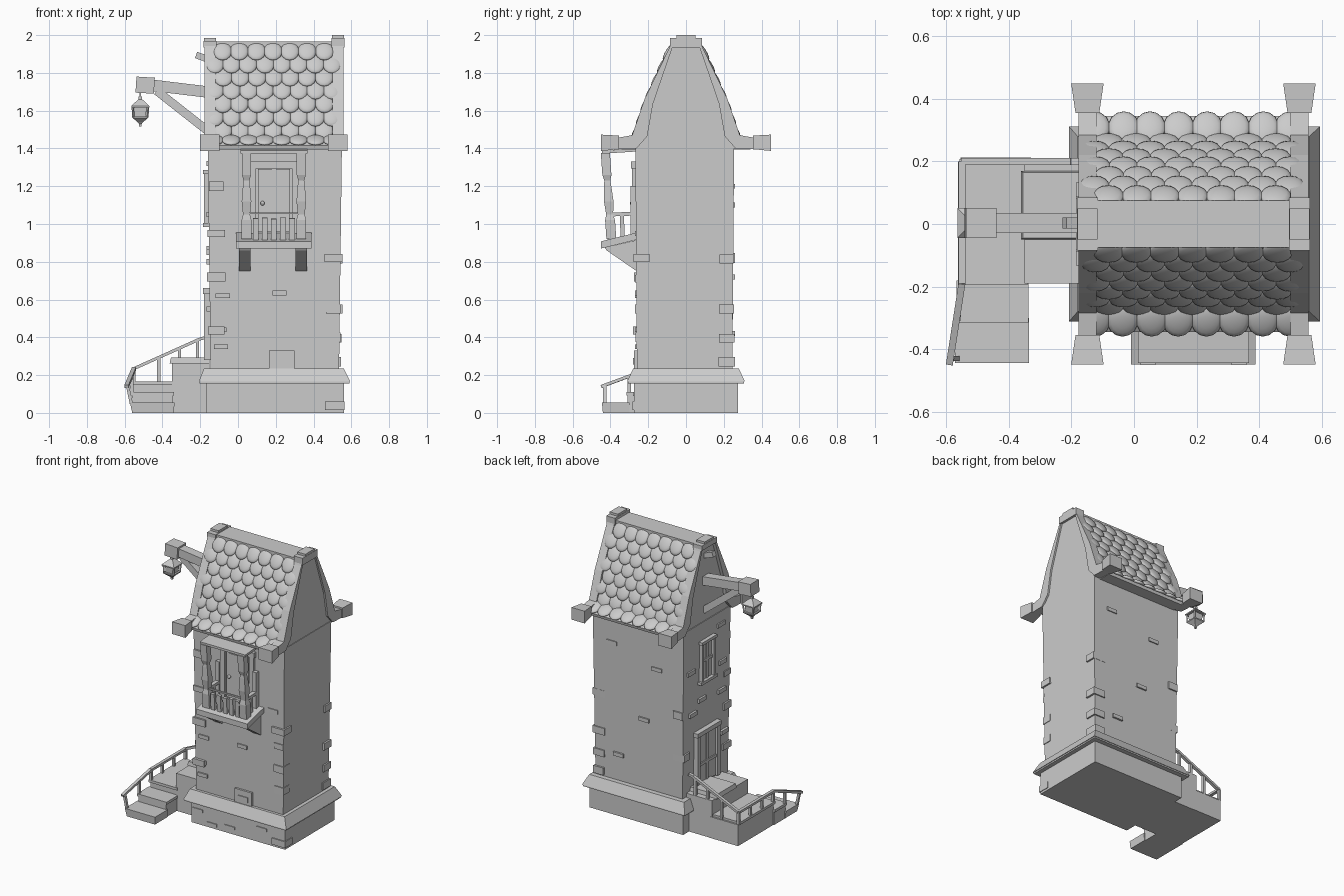
import bpy, bmesh, math, random
from mathutils import Vector, Matrix

random.seed(4)

def mesh(name, verts, faces):
    me = bpy.data.meshes.new(name)
    bm = bmesh.new()
    vs = [bm.verts.new(v) for v in verts]
    for f in faces:
        bm.faces.new([vs[i] for i in f])
    bmesh.ops.recalc_face_normals(bm, faces=bm.faces)
    bm.to_mesh(me)
    bm.free()
    ob = bpy.data.objects.new(name, me)
    bpy.context.collection.objects.link(ob)
    return ob

HEX = [(0, 1, 2, 3), (4, 5, 6, 7), (0, 1, 5, 4), (1, 2, 6, 5), (2, 3, 7, 6), (3, 0, 4, 7)]

def frustum(name, lo, hi, z0, z1):
    """Box between two (x0, x1, y0, y1) rectangles."""
    vs = [(r[i], r[j], z) for r, z in ((lo, z0), (hi, z1)) for i, j in ((0, 2), (1, 2), (1, 3), (0, 3))]
    return mesh(name, vs, HEX)

def box(name, x0, x1, y0, y1, z0, z1):
    return frustum(name, (x0, x1, y0, y1), (x0, x1, y0, y1), z0, z1)

def prism(name, pts, a, b, axis='x'):
    """Extrude a (y, z) outline along x, or an (x, z) outline along y."""
    n = len(pts)
    vs = [((t, p, z) if axis == 'x' else (p, t, z)) for t in (a, b) for p, z in pts]
    faces = [list(range(n)), list(range(n, 2 * n))]
    faces += [(i, (i + 1) % n, n + (i + 1) % n, n + i) for i in range(n)]
    return mesh(name, vs, faces)

def beam(name, p, q, w, h):
    p, q = Vector(p), Vector(q)
    d = (q - p).normalized()
    side = d.cross(Vector((0, 0, 1)))
    side = side.normalized() if side.length > 0.05 else Vector((1, 0, 0))
    up = side.cross(d)
    vs = [c + side * (w / 2 * a) + up * (h / 2 * b) for c in (p, q)
          for a, b in ((-1, -1), (1, -1), (1, 1), (-1, 1))]
    return mesh(name, vs, HEX)

def lathe(name, prof, loc, lean=0.0, n=4):
    """Stack of n-sided rings (radius, z); lean shears it along y."""
    vs, faces = [], []
    for r, z in prof:
        for k in range(n):
            a = math.pi / n + 2 * math.pi * k / n
            vs.append((loc[0] + r * math.cos(a), loc[1] + r * math.sin(a) + lean * z, loc[2] + z))
    for i in range(len(prof) - 1):
        faces += [(i * n + k, i * n + (k + 1) % n, (i + 1) * n + (k + 1) % n, (i + 1) * n + k) for k in range(n)]
    faces += [list(range(n)), list(range(len(vs) - n, len(vs)))]
    return mesh(name, vs, faces)

def both(half):
    """Mirror a half outline (top to bottom) across y = 0."""
    return half + [(-y, z) for y, z in reversed(half)]

# plinth and tower
box("plinth", -0.17, 0.56, -0.275, 0.275, 0, 0.17)
box("plinth_lip", -0.205, 0.59, -0.308, 0.308, 0.155, 0.168)
frustum("plinth_ledge", (-0.208, 0.595, -0.312, 0.312), (-0.18, 0.56, -0.28, 0.28), 0.165, 0.235)
frustum("tower", (-0.145, 0.535, -0.26, 0.245), (-0.16, 0.55, -0.268, 0.255), 0.23, 1.41)
inner = [(0.07, 1.94), (0.175, 1.635), (0.205, 1.465), (0.262, 1.40)]
prism("gable_wall", both(inner), -0.155, 0.546)

# roof slab, ridge and gable trims
slope = [(0.072, 1.945), (0.205, 1.645), (0.265, 1.47), (0.345, 1.415)]
prism("roof_slab", both(slope + [(0.34, 1.395)]), -0.125, 0.5)
box("ridge", -0.125, 0.5, -0.075, 0.075, 1.92, 1.967)
outer = [(0.075, 1.97), (0.09, 1.93), (0.22, 1.66), (0.285, 1.47), (0.37, 1.455)]
for side, x0, x1, top in (("left", -0.178, -0.12, 1.985), ("right", 0.5, 0.558, 2.0)):
    half = outer + [(0.37, 1.395), (0.262, 1.40), (0.205, 1.465), (0.175, 1.635), (0.07, 1.94)]
    prism(side + "_gable_trim", both(half), x0, x1)
    box(side + "_ridge_cap", x0 - 0.005, x1 + 0.005, -0.085, 0.085, 1.935, top - 0.015)
    box(side + "_ridge_cap_top", x0 - 0.003, x1 + 0.003, -0.05, 0.05, top - 0.02, top)
    c = (x0 + x1) / 2
    for s in (-1, 1):
        vs = [(c + a * w, s * y, zc + b * h) for y, w, h, zc in ((0.355, 0.038, 0.036, 1.432), (0.45, 0.052, 0.043, 1.43))
              for a, b in ((-1, -1), (1, -1), (1, 1), (-1, 1))]
        mesh(side + "_eave_block", vs, HEX)

# scalloped roof tiles laid in staggered rows down each slope
def along(t):
    for a, b in zip(slope, slope[1:]):
        a, b = Vector(a), Vector(b)
        L = (b - a).length
        if t <= L or b == Vector(slope[-1]):
            return a + (b - a) * (t / L), (b - a).normalized()
        t -= L

bm = bmesh.new()
step = 0.625 / 7
for s in (-1, 1):
    for row in range(8):
        p, d = along(0.035 + row * 0.0755)
        for i in range(7 + row % 2):
            x = -0.125 + step * (i + (0 if row % 2 else 0.5)) + random.uniform(-0.003, 0.003)
            down = Vector((0, s * d.x, d.y))
            out = Vector((0, -s * d.y, d.x))
            tilt = 0.16
            ydir = down * math.cos(tilt) + out * math.sin(tilt)
            zdir = out * math.cos(tilt) - down * math.sin(tilt)
            xdir = ydir.cross(zdir)
            M = Matrix((xdir, ydir, zdir)).transposed().to_4x4()
            M.translation = Vector((x, s * p.x, p.y)) + out * 0.004
            M = M @ Matrix.Diagonal((0.05, 0.057, 0.016, 1))
            bmesh.ops.create_uvsphere(bm, u_segments=14, v_segments=8, radius=1, matrix=M)
for f in bm.faces:
    f.smooth = True
me = bpy.data.meshes.new("roof_tiles")
bm.to_mesh(me)
bm.free()
bpy.context.collection.objects.link(bpy.data.objects.new("roof_tiles", me))

# lantern bracket
beam("bracket_arm", (-0.13, 0.003, 1.695), (-0.46, 0.003, 1.735), 0.065, 0.06)
beam("bracket_brace", (-0.15, 0.003, 1.485), (-0.43, 0.003, 1.705), 0.05, 0.045)
beam("bracket_end_block", (-0.443, 0.003, 1.732), (-0.54, 0.003, 1.738), 0.095, 0.085)
beam("gable_peg", (-0.14, 0.003, 1.865), (-0.222, 0.003, 1.895), 0.035, 0.035)

# hanging lantern
L = (-0.517, 0.003, 0)
lathe("lantern_hook", [(0.006, 1.66), (0.006, 1.70)], L)
lathe("lantern_roof", [(0.068, 1.617), (0.068, 1.625), (0.03, 1.65), (0.014, 1.66), (0.014, 1.675)], L)
lathe("lantern_glass", [(0.042, 1.565), (0.046, 1.62)], L)
lathe("lantern_base", [(0.01, 1.517), (0.01, 1.53), (0.022, 1.54), (0.058, 1.562), (0.058, 1.57)], L)
for a in (-1, 1):
    for b in (-1, 1):
        beam("lantern_bar", (L[0] + a * 0.037, L[1] + b * 0.037, 1.565), (L[0] + a * 0.04, L[1] + b * 0.04, 1.62), 0.009, 0.009)

# balcony floor, braces, canopy
X = 0.19
prism("balcony_floor", [(-0.45, 0.87), (-0.45, 0.908), (-0.26, 0.955), (-0.26, 0.917)], -0.01, 0.388)
for dx in (-0.155, 0.145):
    prism("balcony_brace", [(-0.43, 0.875), (-0.26, 0.915), (-0.26, 0.75), (-0.275, 0.76), (-0.42, 0.86)], X + dx - 0.03, X + dx + 0.03)
prism("balcony_canopy", [(-0.445, 1.372), (-0.445, 1.388), (-0.26, 1.402), (-0.26, 1.384)], 0.013, 0.368)
# turned posts, pickets, rails
for s in (-1, 1):
    lathe("balcony_post", [(0.037, 0), (0.037, 0.1), (0.026, 0.13), (0.036, 0.2), (0.026, 0.29), (0.022, 0.31),
                           (0.034, 0.34), (0.034, 0.455)], (X + s * 0.145, -0.395, 0.92), lean=-0.07)
    beam("balcony_side_rail", (X + s * 0.145, -0.40, 1.05), (X + s * 0.145, -0.265, 1.055), 0.028, 0.02)
    box("balcony_wall_post", X + s * 0.145 - 0.014, X + s * 0.145 + 0.014, -0.295, -0.265, 0.94, 1.2)
    beam("balcony_side_picket", (X + s * 0.145, -0.335, 0.93), (X + s * 0.145, -0.34, 1.05), 0.022, 0.022)
for i in range(5):
    x = X - 0.096 + i * 0.048
    h = 1.035 + random.uniform(-0.008, 0.008)
    beam("balcony_picket", (x, -0.405, 0.91), (x, -0.412, h), 0.03, 0.02)
beam("balcony_front_rail", (0.05, -0.41, 1.057), (0.33, -0.41, 1.057), 0.012, 0.01)

def opening(name, place, hw, z0, z1, fw, rails):
    """Framed door or window; place(u0, u1, depth0, depth1, z0, z1) makes a box on a wall."""
    place(name + "_panel", -hw, hw, 0, 0.012, z0, z1)
    for s in (-1, 1):
        a, b = sorted((s * hw, s * (hw - fw)))
        place(name + "_jamb", a, b, 0, 0.03, z0, z1)
    place(name + "_lintel", -hw - 0.008, hw + 0.008, 0, 0.036, z1 - fw, z1)
    for z in rails:
        place(name + "_rail", -hw + fw, hw - fw, 0, 0.02, z - 0.01, z + 0.01)
    place(name + "_stile", -0.01, 0.01, 0, 0.018, z0, z1)

def on_front(n, u0, u1, d0, d1, z0, z1):
    box(n, X + u0, X + u1, -0.255 - d1, -0.255 - d0, z0, z1)

def on_left(n, u0, u1, d0, d1, z0, z1):
    box(n, -0.15 - d1, -0.14 - d0, u0, u1, z0, z1)

# balcony door
opening("balcony_door", on_front, 0.13, 0.94, 1.33, 0.035, [])
for a, b, c, d in ((-0.085, 0.085, 0.96, 1.29), (-0.06, 0.06, 1.19, 1.275)):
    on_front("balcony_door_leaf", a, b, 0, 0.022 if c < 1 else 0.028, c, d)
bpy.ops.mesh.primitive_uv_sphere_add(segments=10, ring_count=6, radius=0.012, location=(0.13, -0.285, 1.11))
bpy.context.object.name = "door_knob"
# entrance door and upper window on the left wall
opening("entrance_door", on_left, 0.125, 0.28, 0.66, 0.03, [0.42])
opening("left_window", on_left, 0.075, 0.99, 1.285, 0.02, [1.14])
on_left("left_window_sill", -0.09, 0.09, 0, 0.035, 0.985, 1.005)

# stairs
box("top_landing", -0.35, -0.15, -0.19, 0.21, 0, 0.265)
frustum("landing_slab", (-0.362, -0.15, -0.05, 0.17), (-0.355, -0.15, -0.045, 0.165), 0.262, 0.292)
box("corner_landing", -0.555, -0.33, -0.185, 0.212, 0, 0.15)
box("corner_landing_slab", -0.562, -0.34, -0.195, 0.2, 0.147, 0.165)
box("middle_step", -0.56, -0.345, -0.31, -0.18, 0, 0.1)
box("middle_step_slab", -0.568, -0.338, -0.315, -0.18, 0.092, 0.11)
frustum("bottom_step", (-0.56, -0.34, -0.44, -0.3), (-0.572, -0.336, -0.445, -0.3), 0, 0.055)

# stair railing
path = [(-0.165, 0.2, 0.4), (-0.2, 0.2, 0.392), (-0.55, 0.2, 0.235), (-0.55, -0.19, 0.235), (-0.59, -0.448, 0.14)]
for p, q in zip(path, path[1:]):
    beam("stair_handrail", p, q, 0.022, 0.016)
for x, z0, z1 in ((-0.215, 0.26, 0.385), (-0.31, 0.26, 0.34), (-0.42, 0.15, 0.29), (-0.55, 0.15, 0.235)):
    beam("stair_post", (x, 0.2, z0), (x, 0.2, z1), 0.017, 0.017)
for x, y, z0, z1 in ((-0.55, 0.07, 0.15, 0.235), (-0.55, -0.06, 0.15, 0.235), (-0.55, -0.185, 0.15, 0.235),
                     (-0.562, -0.3, 0.1, 0.195), (-0.565, -0.43, 0.05, 0.145)):
    beam("stair_post", (x, y, z0), (x - (0.02 if y < -0.4 else 0), y, z1), 0.017, 0.017)

# corner stones: (corner x side, corner y side, height)
for sx, sy, z in ((1, -1, 0.82), (1, -1, 0.71), (1, -1, 0.55), (1, -1, 0.4), (-1, -1, 0.435), (-1, -1, 0.72), (-1, -1, 0.95),
                  (-1, -1, 1.2), (1, 1, 0.815), (1, 1, 0.55), (1, 1, 0.395), (1, 1, 0.27), (-1, 1, 0.82), (-1, 1, 0.52)):
    cx, cy = (0.505 if sx > 0 else -0.115), (0.215 if sy > 0 else -0.235)
    hx, hy, hz = random.uniform(0.035, 0.05), random.uniform(0.032, 0.045), random.uniform(0.018, 0.026)
    box("corner_stone", cx - hx, cx + hx, cy - hy, cy + hy, z - hz, z + hz)
box("plinth_corner_stone", 0.46, 0.565, -0.283, -0.2, 0.015, 0.06)
# loose wall stones on front, back and left walls
for x, z in ((0.22, 0.635), (-0.09, 0.35), (-0.1, 0.44), (0.46, 0.95), (-0.08, 0.62)):
    box("front_stone", x - 0.038, x + 0.038, -0.271, -0.25, z - 0.013, z + 0.013)
for x, z in ((-0.01, 0.028), (0.13, 0.045), (0.38, 0.1), (-0.12, 0.1)):
    box("plinth_stone", x - 0.04, x + 0.04, -0.281, -0.26, z - 0.01, z + 0.01)
for x, z in ((0.15, 0.72), (0.35, 0.42), (0.05, 1.1), (0.4, 1.2)):
    box("back_stone", x - 0.04, x + 0.04, 0.24, 0.26, z - 0.013, z + 0.013)
for y, z in ((-0.17, 0.85), (0.15, 0.8), (-0.2, 0.55), (0.17, 1.1), (-0.16, 1.32), (-0.18, 1.05), (0.05, 0.87)):
    box("left_stone", -0.168, -0.13, y - 0.04, y + 0.04, z - 0.014, z + 0.014)
# cellar vent
box("vent_frame", 0.165, 0.298, -0.275, -0.25, 0.235, 0.33)
box("vent_panel", 0.195, 0.27, -0.281, -0.25, 0.255, 0.29)
